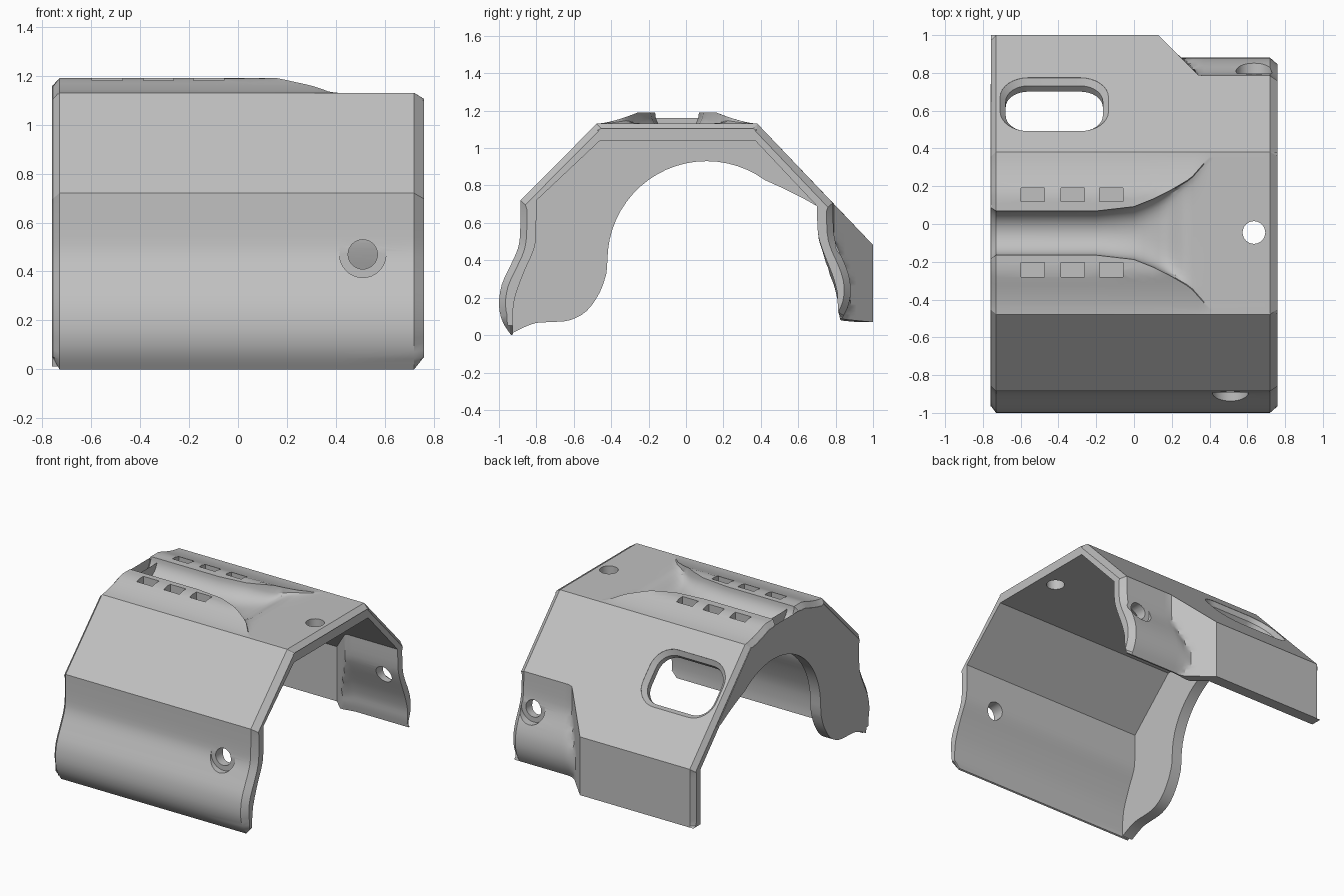
import bpy, bmesh, math
from mathutils import Vector, Matrix

if "Cube" in bpy.data.objects:
    bpy.data.objects.remove(bpy.data.objects["Cube"])

GREY = bpy.data.materials.new("plain_grey")
GREY.diffuse_color = (0.53, 0.53, 0.53, 1)
GREY.use_nodes = True
GREY.node_tree.nodes["Principled BSDF"].inputs["Base Color"].default_value = GREY.diffuse_color


def make(name, rings):
    """Closed solid lofted through rings of equal point count."""
    bm = bmesh.new()
    vs = [[bm.verts.new(p) for p in r] for r in rings]
    n = len(vs[0])
    for a, b in zip(vs, vs[1:]):
        for i in range(n):
            j = (i + 1) % n
            bm.faces.new((a[i], a[j], b[j], b[i]))
    bm.faces.new(vs[0])
    bm.faces.new(vs[-1][::-1])
    bmesh.ops.recalc_face_normals(bm, faces=bm.faces[:])
    me = bpy.data.meshes.new(name)
    bm.to_mesh(me)
    bm.free()
    me.materials.append(GREY)
    ob = bpy.data.objects.new(name, me)
    bpy.context.collection.objects.link(ob)
    return ob


def spline(p, n=3):
    """Catmull-Rom smoothing of a 2D point list."""
    p = [Vector(q) for q in p]
    out = []
    for i in range(len(p) - 1):
        a, b, c, d = p[max(i - 1, 0)], p[i], p[i + 1], p[min(i + 2, len(p) - 1)]
        for k in range(n):
            t = k / n
            out.append(0.5 * (2 * b + (c - a) * t + (2 * a - 5 * b + 4 * c - d) * t * t
                              + (3 * b - a - 3 * c + d) * t ** 3))
    return out + [p[-1]]


def clamp(v, lo=0.0, hi=1.0):
    return max(lo, min(hi, v))


def interp(tab, x):
    if x <= tab[0][0]:
        return tab[0][1]
    for (a, u), (b, v) in zip(tab, tab[1:]):
        if x <= b:
            return u + (v - u) * (x - a) / (b - a)
    return tab[-1][1]


# Leg cross-sections (y, z)
FRONT_OUT = spline([(-.935, 0), (-.98, .07), (-1, .16), (-.985, .27), (-.935, .38),
                    (-.9, .46), (-.887, .54), (-.885, .72)])
FRONT_IN = spline([(-.925, .005), (-.928, .08), (-.915, .2), (-.865, .34), (-.82, .44),
                   (-.803, .52), (-.8, .72)])
BACK_OUT = spline([(.785, .71), (.79, .55), (.81, .47), (.85, .38), (.875, .3),
                   (.88, .22), (.865, .15), (.835, .09)])
BACK_IN = spline([(.70, .69), (.705, .55), (.725, .47), (.76, .38), (.79, .3),
                  (.81, .22), (.815, .15), (.825, .09)])
FLARE = [(-.2, .117), (0, .14), (.1, .18), (.2, .23), (.3, .29), (.37, .37), (.4, .4)]
MID = -.048


def back(leg, x, shift, y0, z0, slope):
    """Back leg, bulging out to the straight cover at low x."""
    yc = min(1.0, 1.13 - x) - shift
    cover = clamp((.34 - x) / .2)
    zb = leg[-1].y - .02 * cover
    y_top = max(leg[0].x, yc)
    z_top = z0 - (y_top - y0) * slope
    k = (z_top - zb) / (leg[0].y - leg[-1].y)
    return [(max(p.x, yc), zb + (p.y - leg[-1].y) * k) for p in leg]


def ridge(x):
    """Half of the top from the outer edge to the groove centre, as (u, z)."""
    g = interp(FLARE, x)
    fade = clamp((.42 - x) / .08)

    def crest(u):
        return 1.13 + .06 * fade * clamp((.43 - u) / .22) ** 1.5
    pts = [(.43 + (g - .43) * k / 8, crest(.43 + (g - .43) * k / 8)) for k in range(9)]
    floor = 1.075 + .055 * clamp((x - .17) / .1)
    p = 2 + 2 * clamp((g - .14) / .1)
    for k in range(7, -1, -1):
        s = math.sin(math.pi / 2 * k / 8)
        pts.append((g * s, floor + (crest(g) - floor) * (1 - (1 - s ** p) ** (1 / p))))
    return pts


def outer(x, inset=0.0):
    r = ridge(x)
    pts = [tuple(p) for p in FRONT_OUT]
    pts += [(MID - u, z) for u, z in r] + [(MID + u, z) for u, z in r[-2::-1]]
    pts += back(BACK_OUT, x, 0, .38, 1.13, 1.045)
    if not inset:
        return pts
    res = []
    for i, (y, z) in enumerate(pts):
        a, b = pts[max(i - 1, 0)], pts[min(i + 1, len(pts) - 1)]
        t = Vector((b[0] - a[0], b[1] - a[1])).normalized()
        d = 0 if i in (0, len(pts) - 1) else inset * min(1, z / .1)
        res.append((y + t.y * d, max(z - t.x * d, .05)))
    return res


def inner(x, end=False):
    pts = [tuple(p) for p in FRONT_IN] + [(-.46, 1.04), (.37, 1.04)]
    pts += back(BACK_IN, x, .08, .37, 1.04, 1.06)
    return [(y, max(z, .05)) for y, z in pts] if end else pts


# Shell with chamfered ends
stations = [-.757, -.73, -.2, -.1, 0, .05, .1, .13, .16, .19, .22, .25, .28, .31, .34,
            .37, .4, .42, .72, .76]
rings = []
for x in stations:
    end = x in (stations[0], stations[-1])
    ring = outer(x, .035 if end else 0) + inner(x, end)[::-1]
    rings.append([(x, y, z) for y, z in ring])
shell = make("shell", rings)

# Arched end wall at the left
arch = [(.11 + .53 * math.cos(math.radians(a)), .4 + .53 * math.sin(math.radians(a)))
        for a in range(54, 181, 6)]
arch = [(.74, .69), (.70, .69), (.62, .735), (.53, .78)] + arch
arch += [tuple(p) for p in spline([(-.425, .33), (-.46, .23), (-.53, .13), (-.62, .08),
                                   (-.72, .07), (-.8, .065), (-.87, .04), (-.925, .012)])]
rim = [p for p in outer(-.757, .035) if p[0] < .4]
wall = make("end_wall", [[(x, y, z) for y, z in rim + arch] for x in (-.76, -.68)])


# Cutters
def cylinder(r, a, b, n=32):
    a, b = Vector(a), Vector(b)
    rot = (b - a).to_track_quat('Z', 'Y').to_matrix()
    circ = [rot @ Vector((r * math.cos(2 * math.pi * i / n), r * math.sin(2 * math.pi * i / n), 0))
            for i in range(n)]
    return make("cutter", [[p + c for c in circ] for p in (a, b)])


def box(x0, x1, y0, y1, z0, z1):
    return make("cutter", [[(x, y0, z0), (x, y1, z0), (x, y1, z1), (x, y0, z1)] for x in (x0, x1)])


def rounded(hx, hv, r, d):
    """Rounded rectangle lying parallel to the back slope at height d."""
    out = []
    for q, (sx, sv) in enumerate([(1, 1), (-1, 1), (-1, -1), (1, -1)]):
        for k in range(9):
            a = math.pi / 2 * (q + k / 8)
            u = sx * (hx - r) + r * math.cos(a)
            v = sv * (hv - r) + r * math.sin(a)
            out.append(Vector((-.422 + u, .6325, .866)) + Vector((0, .69, -.723)) * v
                       + Vector((0, .723, .69)) * d)
    return out


cutters = [
    cylinder(.06, (.635, -.045, .9), (.635, -.045, 1.3)),        # top hole
    cylinder(.06, (.51, -1.1, .47), (.51, -.6, .47)),            # front hole
    cylinder(.095, (.51, -1.1, .47), (.51, -.893, .47)),         # front recess
    cylinder(.06, (.635, .5, .47), (.635, 1.1, .47)),            # back hole
    cylinder(.095, (.635, .798, .47), (.635, 1.1, .47)),         # back recess
    make("cutter", [rounded(.257, .175, .12, -.25), rounded(.257, .175, .12, -.03),
                    rounded(.287, .205, .15, 0), rounded(.287, .205, .15, .06)]),
]
for cx in (-.535, -.325, -.12):                                  # ridge notches
    cutters.append(box(cx - .062, cx + .062, .12, .19, 1.13, 1.3))
    cutters.append(box(cx - .062, cx + .062, -.28, -.205, 1.13, 1.3))

for c in cutters:
    c.hide_render = True
    m = shell.modifiers.new("cut", 'BOOLEAN')
    m.operation, m.solver, m.object = 'DIFFERENCE', 'EXACT', c
    bpy.context.view_layer.objects.active = shell
    bpy.ops.object.modifier_apply(modifier=m.name)
    bpy.data.objects.remove(c)

# Smooth shading with sharp creases kept
for ob in (shell, wall):
    bpy.ops.object.select_all(action='DESELECT')
    ob.select_set(True)
    bpy.context.view_layer.objects.active = ob
    bpy.ops.object.shade_smooth_by_angle(angle=math.radians(28))
